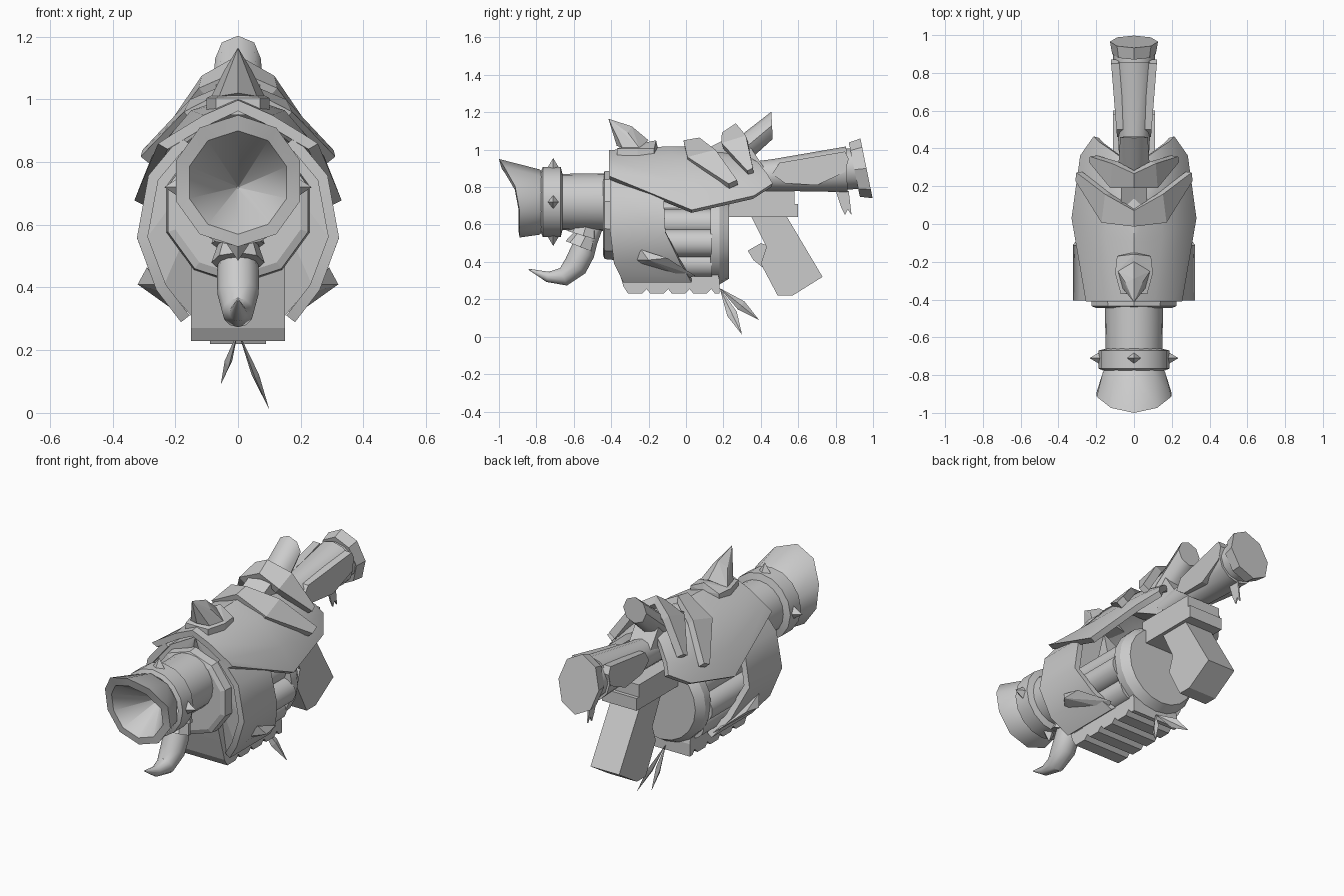
import bpy, bmesh, math
from mathutils import Vector

if "Cube" in bpy.data.objects:
    bpy.data.objects.remove(bpy.data.objects["Cube"])

grey = bpy.data.materials.new("plain_grey")
grey.diffuse_color = (0.6, 0.6, 0.6, 1)
grey.use_nodes = True
grey.node_tree.nodes["Principled BSDF"].inputs["Base Color"].default_value = grey.diffuse_color


def finish(name, bm, smooth=None, mirror=False, thick=0):
    bmesh.ops.recalc_face_normals(bm, faces=bm.faces[:])
    me = bpy.data.meshes.new(name)
    bm.to_mesh(me)
    bm.free()
    ob = bpy.data.objects.new(name, me)
    bpy.context.collection.objects.link(ob)
    me.materials.append(grey)
    if mirror:
        m = ob.modifiers.new("mirror", 'MIRROR')
        m.use_clip = True
    if thick:
        s = ob.modifiers.new("thickness", 'SOLIDIFY')
        s.thickness = thick
        s.offset = 0
    if smooth:
        bpy.ops.object.select_all(action='DESELECT')
        ob.select_set(True)
        bpy.context.view_layer.objects.active = ob
        bpy.ops.object.convert(target='MESH')
        bpy.ops.object.shade_smooth_by_angle(angle=math.radians(smooth))
    return ob


def skin(bm, rows, closed):
    """Bridge equal-length rows of points with quads."""
    vs = [[bm.verts.new(p) for p in r] for r in rows]
    n = len(vs[0])
    for a, b in zip(vs, vs[1:]):
        for i in range(n if closed else n - 1):
            j = (i + 1) % n
            bm.faces.new((a[i], a[j], b[j], b[i]))
    return vs


def tube(name, path, n=16, axis=None, sx=1.0, smooth=40, caps=True):
    """Rings (y, z, radius) in the middle plane; axis fixes their tilt."""
    rows = []
    for k, (y, z, r) in enumerate(path):
        p, q = path[max(k - 1, 0)], path[min(k + 1, len(path) - 1)]
        t = Vector(axis or (q[0] - p[0], q[1] - p[1])).normalized()
        ring = []
        for i in range(n):
            a = 2 * math.pi * i / n
            c, s = r * math.cos(a), r * math.sin(a) * sx
            ring.append((s, y - t.y * c, z + t.x * c))
        rows.append(ring)
    bm = bmesh.new()
    vs = skin(bm, rows, True)
    if caps:
        bm.faces.new(vs[0])
        bm.faces.new(vs[-1])
    return finish(name, bm, smooth)


def slab(name, pts, x0, x1, taper=0, mirror=False):
    """Side profile (y, z) extruded across x, optionally widening along y."""
    bm = bmesh.new()
    vs = skin(bm, [[(x + taper * y, y, z) for y, z in pts] for x in (x0, x1)], True)
    bm.faces.new(vs[0])
    bm.faces.new(vs[1])
    return finish(name, bm, mirror=mirror)


def hull(name, pts, mirror=False):
    bm = bmesh.new()
    for p in pts:
        bm.verts.new(p)
    res = bmesh.ops.convex_hull(bm, input=bm.verts[:])
    junk = {v for v in res["geom_interior"] if isinstance(v, bmesh.types.BMVert)}
    bmesh.ops.delete(bm, geom=list(junk), context='VERTS')
    return finish(name, bm, mirror=mirror)


def sheet(name, rows, thick, smooth=None):
    """Mirrored curved plate with thickness."""
    bm = bmesh.new()
    skin(bm, rows, False)
    return finish(name, bm, smooth, mirror=True, thick=thick)


Y = (1, 0)
# Barrel, collar and front flange
tube("barrel", [(-0.7, 0.72, 0.15), (-0.36, 0.72, 0.155)], 20, Y, caps=False)
tube("barrel_collar", [(-0.775, 0.72, 0.165), (-0.765, 0.72, 0.188),
                       (-0.67, 0.72, 0.188), (-0.66, 0.72, 0.15)], 16, Y, caps=False)
tube("front_flange", [(-0.445, 0.65, 0.21), (-0.435, 0.65, 0.235),
                      (-0.38, 0.65, 0.24)], 10, Y, smooth=None)
# Solid front of the body behind the flange
front = ((0, 0.95, -0.385), (0.2, 0.84, -0.385), (0.27, 0.74, -0.385),
         (0.29, 0.56, -0.385), (0.235, 0.41, -0.37), (0.15, 0.31, -0.32))
hull("body_front", [(x, y, z) for x, z, f in front for y in (f, -0.25)], True)

# Flared muzzle with a hollow, pulled forward at the top
rows = []
for y0, lift, r, zc in ((-0.77, 0, 0.165, 0.72), (-0.785, 0, 0.175, 0.72), (-0.89, 0.11, 0.21, 0.74),
                        (-0.896, 0.09, 0.165, 0.735), (-0.69, 0, 0.003, 0.72)):
    ring = []
    for i in range(10):
        a = 2 * math.pi * i / 10
        ring.append((r * math.sin(a) * 0.99, y0 - lift * max(0, math.cos(a)) ** 1.3,
                     zc + r * math.cos(a)))
    rows.append(ring)
bm = bmesh.new()
skin(bm, rows, True)
finish("muzzle", bm, 38)

# Four studs on the collar
for i in range(4):
    a = i * math.pi / 2
    out, side = Vector((math.sin(a), 0, math.cos(a))), Vector((math.cos(a), 0, -math.sin(a)))
    c = Vector((0, -0.71, 0.72))
    base = [c + out * 0.175 + side * u + Vector((0, v, 0))
            for u, v in ((0.04, 0), (0, 0.036), (-0.04, 0), (0, -0.036))]
    hull("collar_stud", base + [c + out * 0.235])

# Curved tusk under the barrel
tube("tusk", [(-0.49, 0.6, 0.05), (-0.53, 0.52, 0.06), (-0.555, 0.45, 0.067),
              (-0.59, 0.38, 0.066), (-0.655, 0.32, 0.05), (-0.74, 0.32, 0.028),
              (-0.84, 0.36, 0.003)], 12)
tube("tusk_socket_upper", [(-0.53, 0.61, 0.06), (-0.55, 0.54, 0.085)], 8, (-0.3, -1))
tube("tusk_socket_lower", [(-0.53, 0.55, 0.06), (-0.565, 0.48, 0.085)], 8, (-0.4, -1))

# Rotating drum: core, chambers and rear disc
tube("drum_core", [(-0.3, 0.53, 0.17), (0.15, 0.53, 0.17)], 16, Y)
for i in range(8):
    a = i * math.pi / 4
    ob = tube("drum_chamber", [(-0.3, 0.5, 0.075), (0.14, 0.5, 0.075)], 14, Y)
    ob.location = (0.19 * math.cos(a), 0, 0.19 * math.sin(a) * 0.8)
tube("rear_disc", [(0.13, 0.53, 0.25), (0.18, 0.53, 0.25), (0.23, 0.53, 0.22)], 20, Y, smooth=25)

# Ridged belly block
belly = [(-0.4, 0.5), (-0.37, 0.39), (-0.335, 0.27), (-0.31, 0.23)]
for i in range(4):
    y = -0.21 + 0.115 * i
    belly += [(y - 0.025, 0.23), (y, 0.255), (y + 0.02, 0.23)]
belly += [(0.18, 0.23), (0.18, 0.3), (0.13, 0.5)]
slab("belly_block", belly, -0.15, 0.15)

# Side shell wrapping the front of the drum
section = ((0.17, 0.87, -0.405, 0.0), (0.27, 0.75, -0.405, -0.12), (0.305, 0.56, -0.405, -0.11),
           (0.245, 0.4, -0.385, -0.03), (0.168, 0.3, -0.335, 0.03))
sheet("side_shell", [[(x, f, z) for x, z, f, b in section],
                     [(x, b, z) for x, z, f, b in section]], 0.035, 40)

# Top shell and the two overlapping chevron plates
sheet("top_shell", [
    [(0, -0.41, 0.98), (0.1, -0.41, 0.935), (0.2, -0.41, 0.875), (0.24, -0.41, 0.85)],
    [(0, -0.1, 1.0), (0.14, -0.06, 0.95), (0.26, 0.0, 0.81), (0.315, 0.03, 0.67)],
    [(0, 0.15, 1.0), (0.13, 0.22, 0.94), (0.23, 0.3, 0.83), (0.27, 0.36, 0.745)],
    [(0, 0.3, 0.96), (0.1, 0.38, 0.92), (0.17, 0.43, 0.86), (0.2, 0.46, 0.81)]], 0.035, 35)
sheet("chevron_plate_large", [
    [(0, -0.01, 1.03), (0.16, 0.01, 0.945), (0.295, 0.23, 0.805)],
    [(0, 0.075, 1.045), (0.14, 0.16, 0.985), (0.29, 0.275, 0.825)]], 0.04)
sheet("chevron_plate_small", [
    [(0, 0.2, 1.07), (0.11, 0.195, 1.02), (0.22, 0.33, 0.875)],
    [(0, 0.275, 1.12), (0.1, 0.325, 1.06), (0.215, 0.36, 0.89)]], 0.045)
slab("ridge_support", [(0.0, 0.95), (0.2, 1.05), (0.32, 1.05), (0.42, 0.9), (0.3, 0.8)], -0.07, 0.07)

# Front horn with its base, rear stub
hull("horn_base", [(x * w, y, z) for w in (-1, 1) for z in (0.95, 1.005)
                   for x, y in ((0.07, -0.37), (0.1, -0.26), (0.09, -0.17), (0, -0.15))]
     + [(0, -0.16, 1.05), (0, -0.36, 1.01)])
hull("horn", [(x * w, y, z) for w in (-1, 1) for x, y, z in
              ((0.085, -0.25, 1.01), (0.06, -0.34, 1.01), (0.045, -0.31, 1.09))]
     + [(0, -0.37, 1.02), (0, -0.2, 1.05), (0, -0.25, 1.09), (0, -0.29, 1.125),
        (0, -0.415, 1.165)])
tube("rear_stub", [(0.27, 0.97, 0.085), (0.46, 1.13, 0.073)], 8, (1, 0.05), smooth=50)

# Side blades
hull("side_blade", [(0.26, -0.27, 0.41), (0.29, -0.24, 0.465), (0.31, -0.1, 0.42),
                    (0.32, -0.2, 0.41), (0.2, 0.05, 0.325), (0.18, 0.0, 0.31),
                    (0.24, -0.25, 0.385)], True)

# Shoulder stock with its cap and side panels
tube("stock", [(0.28, 0.85, 0.075), (0.47, 0.865, 0.085), (0.86, 0.895, 0.122)], 12, (1, 0.03))
tube("stock_neck", [(0.84, 0.895, 0.11), (0.92, 0.9, 0.11)], 12, Y)
tube("stock_cap", [(0.9, 0.893, 0.148), (0.965, 0.9, 0.163)], 8, (0.98, 0.2), 0.78, None)
panel = ((0.46, 0.87), (0.5, 0.93), (0.85, 0.99), (0.87, 0.95),
         (0.85, 0.88), (0.7, 0.81), (0.53, 0.82))
slab("stock_panel", panel, 0.01, 0.053, 0.08, True)
slab("hanging_rag", [(0.8, 0.78), (0.87, 0.78), (0.885, 0.65), (0.865, 0.68),
                     (0.85, 0.65), (0.83, 0.69)], -0.004, 0.004)

# Grip bracket and grip with trigger
slab("grip_bracket", [(0.2, 0.64), (0.6, 0.64), (0.6, 0.71), (0.58, 0.71), (0.58, 0.78),
                      (0.2, 0.78)], -0.11, 0.11)
slab("grip", [(0.35, 0.64), (0.54, 0.64), (0.73, 0.32), (0.57, 0.22), (0.49, 0.22),
              (0.4, 0.39), (0.43, 0.48)], -0.09, 0.09)
slab("trigger", [(0.33, 0.46), (0.36, 0.41), (0.41, 0.37), (0.46, 0.48), (0.4, 0.5)], -0.03, 0.03)

# Two leaf-shaped feathers hanging behind the belly
for tip in ((0.1, 0.3, 0.01), (-0.055, 0.39, 0.09)):
    root, tip = Vector((0, 0.18, 0.26)), Vector(tip)
    mid = root.lerp(tip, 0.55)
    d = tip - root
    w = Vector((0, -d.z, d.y)).normalized() * 0.028
    hull("feather", [root, tip, mid + w, mid - w,
                     mid + Vector((0.012, 0, 0)), mid - Vector((0.012, 0, 0))])
